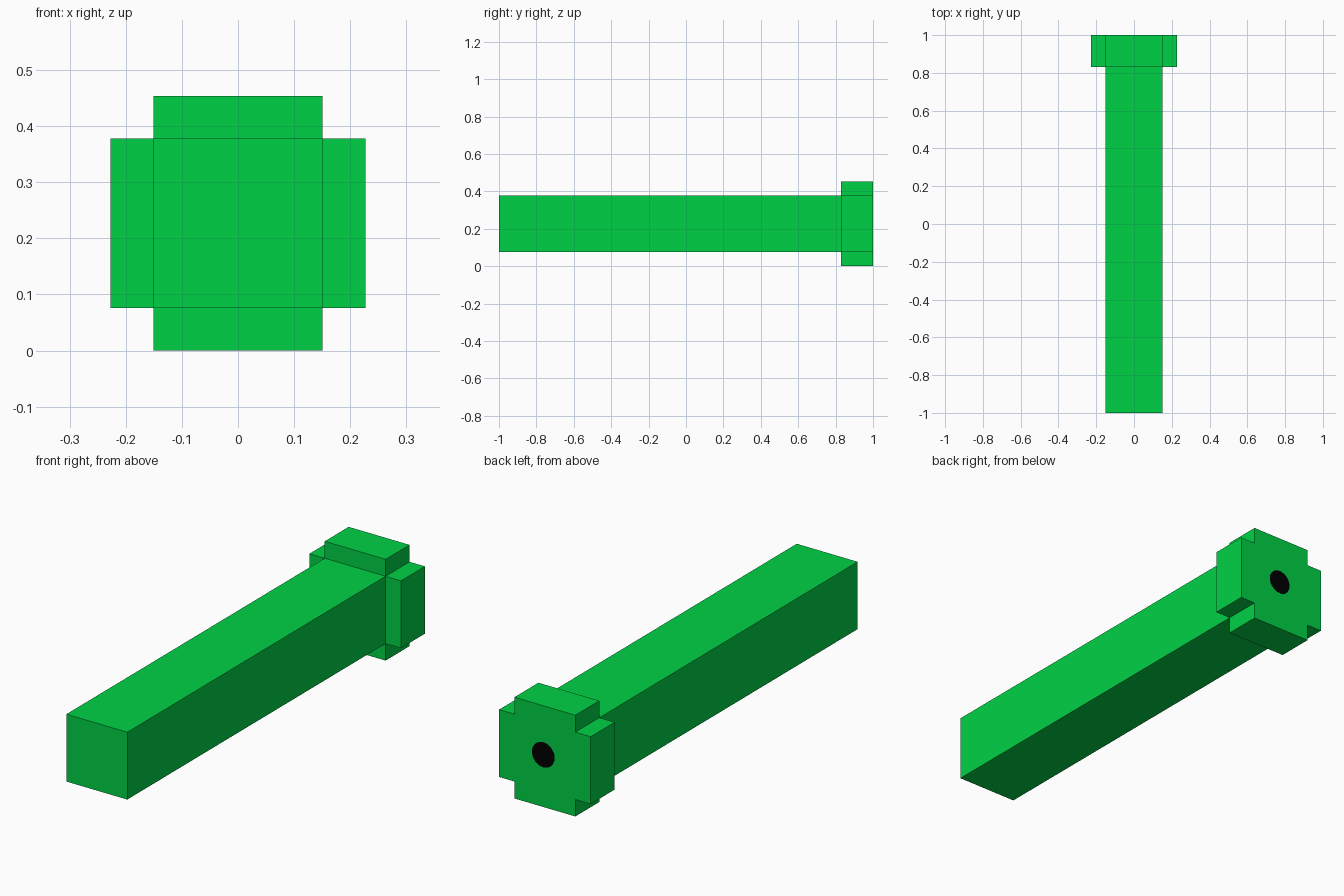
import bpy, bmesh, math
from mathutils import Vector

if "Cube" in bpy.data.objects:
    bpy.data.objects.remove(bpy.data.objects["Cube"])


def material(name, rgb):
    m = bpy.data.materials.new(name)
    m.diffuse_color = (*rgb, 1)
    m.use_nodes = True
    m.node_tree.nodes["Principled BSDF"].inputs["Base Color"].default_value = m.diffuse_color
    return m


GREEN = material("bright green", (0.0, 0.64, 0.06))
BLACK = material("black", (0.0, 0.0, 0.0))
MID_Z = 0.227   # axis height
CORE = 0.151    # half width of the shaft
RIM = 0.227     # half width of the head
HEAD_Y = 0.83   # where the head begins


def extrude_profile(name, points, y0, y1, mat):
    """Extrude an x/z outline (relative to the axis) along y."""
    bm = bmesh.new()
    face = bm.faces.new([bm.verts.new((x, y0, z + MID_Z)) for x, z in points])
    geom = bmesh.ops.extrude_face_region(bm, geom=[face], use_keep_orig=True)["geom"]
    bmesh.ops.translate(bm, vec=Vector((0, y1 - y0, 0)),
                        verts=[g for g in geom if isinstance(g, bmesh.types.BMVert)])
    bmesh.ops.recalc_face_normals(bm, faces=bm.faces)
    mesh = bpy.data.meshes.new(name)
    bm.to_mesh(mesh)
    bm.free()
    mesh.materials.append(mat)
    obj = bpy.data.objects.new(name, mesh)
    bpy.context.collection.objects.link(obj)
    return obj


# long square shaft
square = [(-CORE, -CORE), (CORE, -CORE), (CORE, CORE), (-CORE, CORE)]
extrude_profile("shaft", square, -1, HEAD_Y, GREEN)

# cross-shaped head: one notched corner turned four times
corner = [(RIM, -CORE), (RIM, CORE), (CORE, CORE)]
cross = []
for _ in range(4):
    cross += corner
    corner = [(-z, x) for x, z in corner]
extrude_profile("head", cross, HEAD_Y, 0.9995, GREEN)

# black round mark on the back face
disc = [(0.008 + 0.056 * math.cos(a), 0.007 + 0.056 * math.sin(a))
        for a in (math.tau * i / 32 for i in range(32))]
extrude_profile("round_mark", disc, 0.998, 1.0, BLACK)
